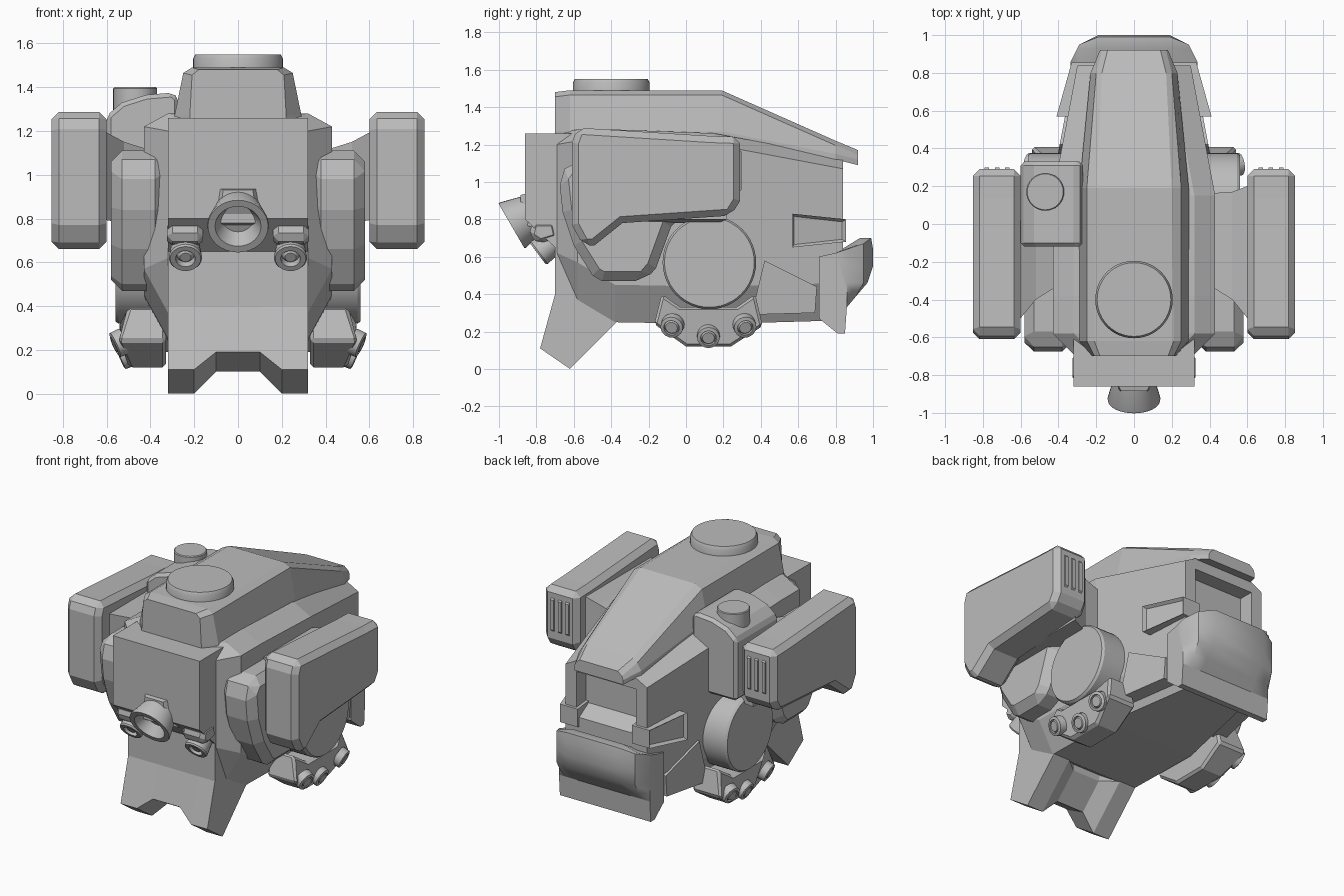
import bpy, bmesh, math
from mathutils import Vector

cube = bpy.data.objects.get("Cube")
if cube:
    bpy.data.objects.remove(cube, do_unlink=True)

grey = bpy.data.materials.new("plain grey")
grey.use_nodes = True
grey.diffuse_color = (0.5, 0.5, 0.5, 1)
grey.node_tree.nodes["Principled BSDF"].inputs["Base Color"].default_value = (0.5, 0.5, 0.5, 1)


def loft(name, sections, mirror=False, bevel=0, smooth=False, inset=0):
    """Skin closed cross-sections with the same number of points; inset recesses the last cap."""
    bm = bmesh.new()
    rings = [[bm.verts.new(p) for p in s] for s in sections]
    n = len(rings[0])
    for a, b in zip(rings, rings[1:]):
        for i in range(n):
            j = (i + 1) % n
            bm.faces.new((a[i], a[j], b[j], b[i]))
    bm.faces.new(rings[0])
    cap = bm.faces.new(rings[-1])
    bmesh.ops.recalc_face_normals(bm, faces=bm.faces[:])
    if inset:
        bmesh.ops.inset_region(bm, faces=[cap], thickness=inset, depth=-inset)
    mesh = bpy.data.meshes.new(name)
    bm.to_mesh(mesh)
    bm.free()
    if smooth:
        mesh.shade_smooth()
        mesh.set_sharp_from_angle(angle=math.radians(32))
    mesh.materials.append(grey)
    obj = bpy.data.objects.new(name, mesh)
    bpy.context.collection.objects.link(obj)
    if bevel:
        mod = obj.modifiers.new("Bevel", "BEVEL")
        mod.width, mod.segments = bevel, 1
        mod.limit_method, mod.angle_limit = 'ANGLE', math.radians(40)
    if mirror:
        obj.modifiers.new("Mirror", "MIRROR")
    return obj


def side_plate(name, profile, inner, outer, **kw):
    """Side profile (y, z) extruded from inner(y, z) to outer(y, z) along x."""
    return loft(name, [[(f(y, z), y, z) for y, z in profile] for f in (inner, outer)], **kw)


def lathe(name, origin, axis, profile, sides=32, **kw):
    """Turned part: (radius, height) steps along an axis."""
    q = Vector(axis).to_track_quat('Z', 'Y')
    turn = [2 * math.pi * i / sides for i in range(sides)]
    return loft(name, [[Vector(origin) + q @ Vector((r * math.cos(t), r * math.sin(t), h))
                        for t in turn] for r, h in profile], smooth=True, **kw)


def at(x):
    return lambda y, z: x


def hull_x(y):
    return 0.43 - max(0, y - 0.15) * 0.19


# Main hull, lofted front to back
def hull_ring(y, w, low, top):
    half = [(w - 0.11, top), (w, top - 0.06), (w, low + 0.2), (w - 0.11, low)]
    return [(x, y, z) for x, z in half] + [(-x, y, z) for x, z in reversed(half)]


hull = loft("hull", [hull_ring(*s) for s in (
    (-0.69, 0.32, 0.42, 1.26), (-0.58, 0.43, 0.37, 1.28), (-0.38, 0.43, 0.25, 1.28),
    (0.15, 0.43, 0.24, 1.26), (0.84, 0.30, 0.26, 1.13))])

# Rear recess
recess = [(1.1, 0.70), (0.84, 0.74), (0.74, 0.80), (0.74, 1.04), (1.1, 1.04)]
cutter = side_plate("recess_cutter", recess, at(-0.22), at(0.22))
cutter.hide_render = True
cutter.hide_set(True)
cutter.display_type = 'WIRE'
cut = hull.modifiers.new("Recess", "BOOLEAN")
cut.operation, cut.object = 'DIFFERENCE', cutter


# Crown with chamfered edges, sloping to a rear lip
def crown_ring(y, wide, mid, top, low, high):
    half = [(top, high), (mid, high - 0.025), (wide, low + 0.03), (wide, low)]
    return [(x, y, z) for x, z in half] + [(-x, y, z) for x, z in reversed(half)]


loft("crown", [crown_ring(*s) for s in (
    (-0.70, 0.22, 0.21, 0.18, 1.24, 1.48), (-0.62, 0.29, 0.25, 0.21, 1.24, 1.49),
    (0.19, 0.29, 0.25, 0.20, 1.24, 1.49), (0.80, 0.23, 0.20, 0.17, 1.12, 1.22),
    (0.92, 0.18, 0.17, 0.14, 1.09, 1.17))])
lathe("top_hatch", (0, -0.4, 1.46), (0, 0, 1), [(0.205, 0), (0.205, 0.07), (0.195, 0.09)], 48)

# Front plate with a notched, flared foot
foot = [(-0.86, 1.26), (-0.86, 0.80), (-0.70, 0.65), (-0.70, 0.40), (-0.78, 0.11),
        (-0.62, 0.0), (-0.37, 0.25), (-0.37, 0.6), (-0.6, 1.26)]
notch = foot[:4] + [(-0.755, 0.19), (-0.60, 0.10), (-0.45, 0.25)] + foot[7:]
loft("front_plate", [[(x, y, z) for y, z in p] for x, p in (
    (-0.32, foot), (-0.2, foot), (-0.1, notch), (0.1, notch), (0.2, foot), (0.32, foot))])

# Nose tube, its brow, and the two small lamps with hoods
down = (0, -0.86, -0.5)
lathe("nose_tube", (0, -0.76, 0.865), down,
      [(0.09, 0), (0.14, 0.19), (0.138, 0.2), (0.105, 0.2), (0.07, 0.13)])
loft("nose_brow", [[(-w, y, low), (w, y, low), (w * 0.75, y, top), (-w * 0.75, y, top)]
                   for y, w, low, top in ((-0.80, 0.15, 0.75, 0.95), (-0.885, 0.09, 0.78, 0.93))])
lathe("lamp", (0.24, -0.68, 0.70), (0, -0.8, -0.6),
      [(0.06, 0), (0.076, 0.13), (0.07, 0.14), (0.045, 0.14), (0.04, 0.11), (0.025, 0.13)],
      24, mirror=True)
side_plate("lamp_hood", [(-0.70, 0.79), (-0.82, 0.79), (-0.84, 0.71), (-0.78, 0.67), (-0.68, 0.7)],
           at(0.16), at(0.325), mirror=True, bevel=0.025)

# Shoulder guards, arms and outer pods
side_plate("shoulder_guard", [
    (-0.62, 1.11), (-0.68, 1.03), (-0.66, 0.84), (-0.60, 0.66), (-0.50, 0.50), (-0.45, 0.47),
    (-0.22, 0.47), (-0.16, 0.54), (-0.08, 0.76), (0.0, 0.84), (0.0, 1.11)],
    at(0.33), at(0.58), mirror=True, bevel=0.055)
loft("arm", [[(x, front, low), (x, back, low), (x, back, top), (x, front, top)]
             for x, front, back, low, top in ((0.36, -0.30, 0.16, 0.8, 1.10),
                                              (0.52, -0.40, 0.17, 0.78, 1.15),
                                              (0.65, -0.56, 0.22, 0.80, 1.22))], mirror=True)
side_plate("outer_pod", [
    (-0.61, 1.21), (-0.58, 1.29), (0.14, 1.245), (0.29, 1.24), (0.29, 0.90), (0.24, 0.82),
    (-0.34, 0.78), (-0.49, 0.66), (-0.55, 0.66), (-0.61, 0.77)],
    at(0.60), at(0.853), mirror=True, bevel=0.035)
for i in range(3):
    x = 0.67 + 0.055 * i
    side_plate("pod_rib", [(0.28, 0.94), (0.298, 0.96), (0.298, 1.16), (0.28, 1.18)],
               at(x - 0.012), at(x + 0.012), mirror=True)

# Side drum and the bracket with three bolts
lathe("side_drum", (0.36, 0.125, 0.57), (1, 0, 0), [(0.25, 0), (0.25, 0.185), (0.24, 0.2)],
      48, mirror=True)


def bracket_x(y, z):
    return 0.56 - 0.45 * max(0, 0.26 - z) - 0.5 * max(0, z - 0.28)


side_plate("bolt_bracket", [
    (-0.17, 0.24), (-0.13, 0.40), (-0.03, 0.33), (0.27, 0.33), (0.37, 0.40), (0.41, 0.23),
    (0.24, 0.12), (0.0, 0.12)], at(0.33), bracket_x, mirror=True, bevel=0.015)
for y, z in ((-0.07, 0.24), (0.12, 0.185), (0.31, 0.24)):
    lathe("bolt", (bracket_x(y, z) - 0.03, y, z), (0.9, (y - 0.12) * 0.8, -0.4),
          [(0.062, 0), (0.06, 0.045), (0.042, 0.05), (0.04, 0.035), (0.032, 0.05)],
          20, mirror=True)

# Rear side panels and vents
side_plate("side_panel", [(0.42, 0.58), (0.35, 0.29), (0.69, 0.30), (0.70, 0.44)],
           at(0.2), lambda y, z: hull_x(y) + 0.015, mirror=True)
side_plate("side_vent", [(0.57, 0.83), (0.855, 0.80), (0.855, 0.68), (0.57, 0.65)],
           at(0.2), lambda y, z: 0.41 - (y - 0.57) * 0.28, mirror=True, inset=0.02)

# Rear jaw with a bulging upper edge
jaw = [(0.71, 0.27), (0.71, 0.60), (0.80, 0.62), (0.93, 0.70), (0.99, 0.70), (1.0, 0.64),
       (1.0, 0.55), (0.97, 0.46), (0.91, 0.39), (0.86, 0.33), (0.85, 0.19), (0.81, 0.19)]
limits = [(0.335, 0.86, 0.64), (0.29, 0.95, 0.67), (0.19, 1.0, 0.70)]
limits += [(-x, y, z) for x, y, z in reversed(limits)]
loft("rear_jaw", [[(x, min(y, ymax), min(z, zmax)) for y, z in jaw] for x, ymax, zmax in limits],
     smooth=True)

# Box with a knob on one side only
box = [(-0.60, 0.86), (-0.60, 1.27), (-0.53, 1.33), (-0.42, 1.365), (-0.30, 1.375),
       (-0.27, 1.35), (-0.27, 0.86)]
loft("knob_box", [[(x, y, z) for x, z in box] for y in (-0.12, 0.33)], bevel=0.025)
lathe("knob", (-0.47, 0.17, 1.28), (0, 0, 1), [(0.1, 0), (0.1, 0.115), (0.095, 0.12)])
